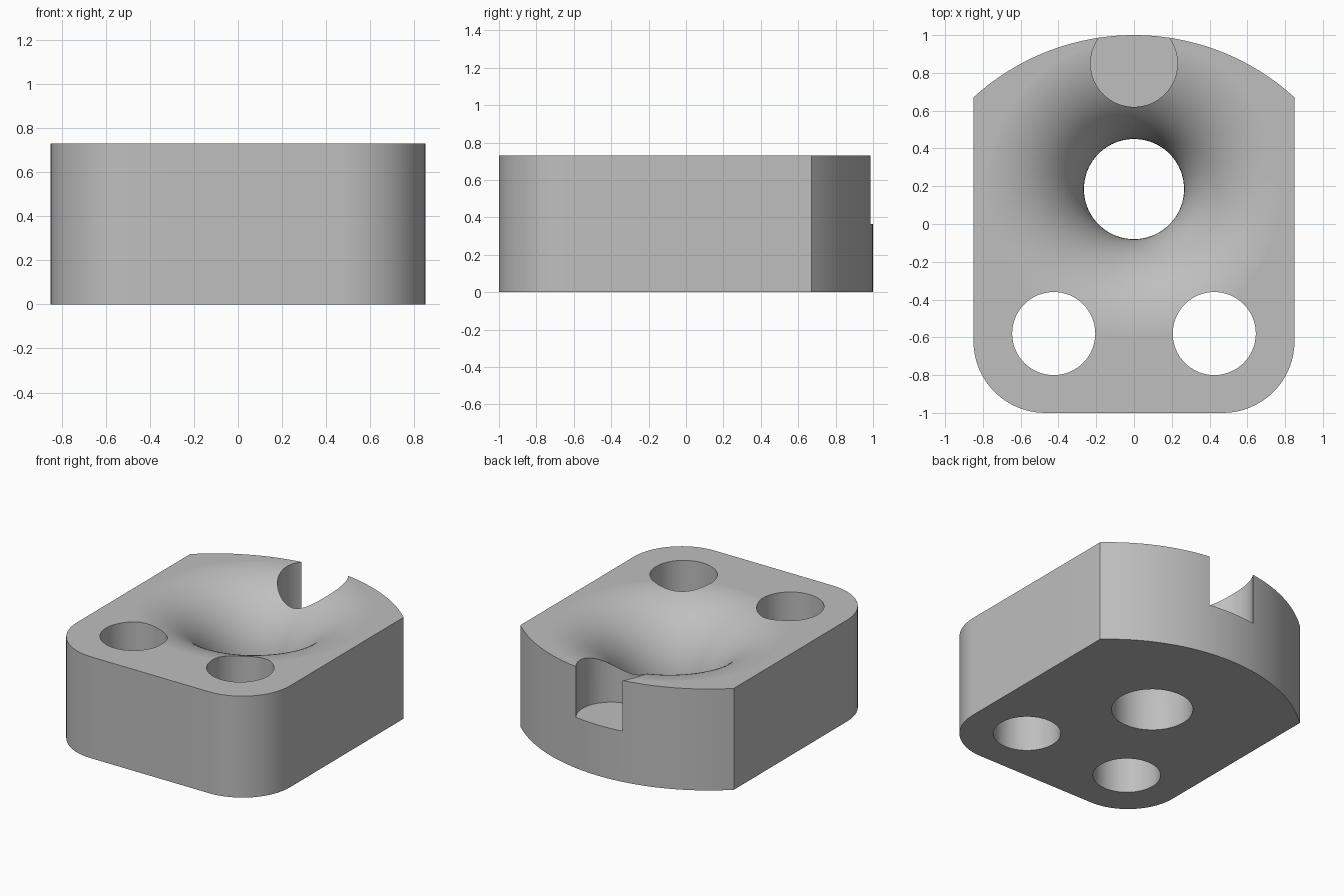
import bpy, bmesh, math

if "Cube" in bpy.data.objects:
    bpy.data.objects.remove(bpy.data.objects["Cube"])

HEIGHT = 0.73
BORE_R, FLARE_R, BORE_Y = 0.265, 0.53, 0.185

grey = bpy.data.materials.new("plain grey")
grey.diffuse_color = (0.52, 0.52, 0.52, 1)
grey.use_nodes = True
grey.node_tree.nodes["Principled BSDF"].inputs["Base Color"].default_value = grey.diffuse_color


def make_object(name, bm):
    bmesh.ops.recalc_face_normals(bm, faces=bm.faces)
    mesh = bpy.data.meshes.new(name)
    bm.to_mesh(mesh)
    bm.free()
    obj = bpy.data.objects.new(name, mesh)
    bpy.context.collection.objects.link(obj)
    mesh.materials.append(grey)
    return obj


def arc(cx, cy, r, start, end, steps):
    angles = [math.radians(start + (end - start) * i / steps) for i in range(steps + 1)]
    return [(cx + r * math.cos(a), cy + r * math.sin(a)) for a in angles]


def prism(name, outline, z0, z1):
    bm = bmesh.new()
    face = bm.faces.new([bm.verts.new((x, y, z0)) for x, y in outline])
    top = bmesh.ops.extrude_face_region(bm, geom=[face])["geom"]
    bmesh.ops.translate(bm, vec=(0, 0, z1 - z0),
                        verts=[v for v in top if isinstance(v, bmesh.types.BMVert)])
    return make_object(name, bm)


def lathe(name, profile, y, steps):
    bm = bmesh.new()
    rings = []
    for r, z in profile:
        rings.append([bm.verts.new((px, py, z))
                      for px, py in arc(0, y, r, 0, 360, steps)[:-1]])
    for a, b in zip(rings, rings[1:]):
        for i in range(steps):
            j = (i + 1) % steps
            bm.faces.new((a[i], a[j], b[j], b[i]))
    bm.faces.new(rings[0])
    bm.faces.new(rings[-1])
    return make_object(name, bm)


# Block: rounded front corners, straight sides, wide curved back
back_r = 1.26
half = math.degrees(math.asin(0.85 / back_r))
outline = (arc(-0.47, -0.62, 0.38, 180, 270, 16)
           + arc(0.47, -0.62, 0.38, 270, 360, 16)
           + arc(0, 1 - back_r, back_r, 90 - half, 90 + half, 40))
block = prism("mounting_block", outline, 0, HEIGHT)

# Two bolt holes, the back pocket, and the flared central bore
cutters = [prism("bolt_hole_cutter", arc(s * 0.425, -0.58, 0.22, 0, 360, 64)[:-1], -0.1, 1)
           for s in (-1, 1)]
cutters.append(prism("back_pocket_cutter", arc(0, 0.85, 0.23, 0, 360, 64)[:-1], 0.365, 1))
flare = arc(BORE_R + FLARE_R, HEIGHT - FLARE_R + 0.0005, FLARE_R, 180, 90, 28)
profile = [(BORE_R, -0.1)] + flare + [(BORE_R + FLARE_R, 1)]
cutters.append(lathe("flared_bore_cutter", profile, BORE_Y, 96))

bpy.context.view_layer.objects.active = block
block.select_set(True)
for cutter in cutters:
    cutter.hide_render = True
    mod = block.modifiers.new("cut", "BOOLEAN")
    mod.operation, mod.solver, mod.object = "DIFFERENCE", "EXACT", cutter
    bpy.ops.object.modifier_apply(modifier=mod.name)
for cutter in cutters:
    bpy.data.objects.remove(cutter)

# Smooth curved walls, level faces kept flat
bpy.ops.object.shade_smooth_by_angle(angle=math.radians(30))
for p in block.data.polygons:
    if abs(p.normal.z) > 0.9999:
        p.use_smooth = False
